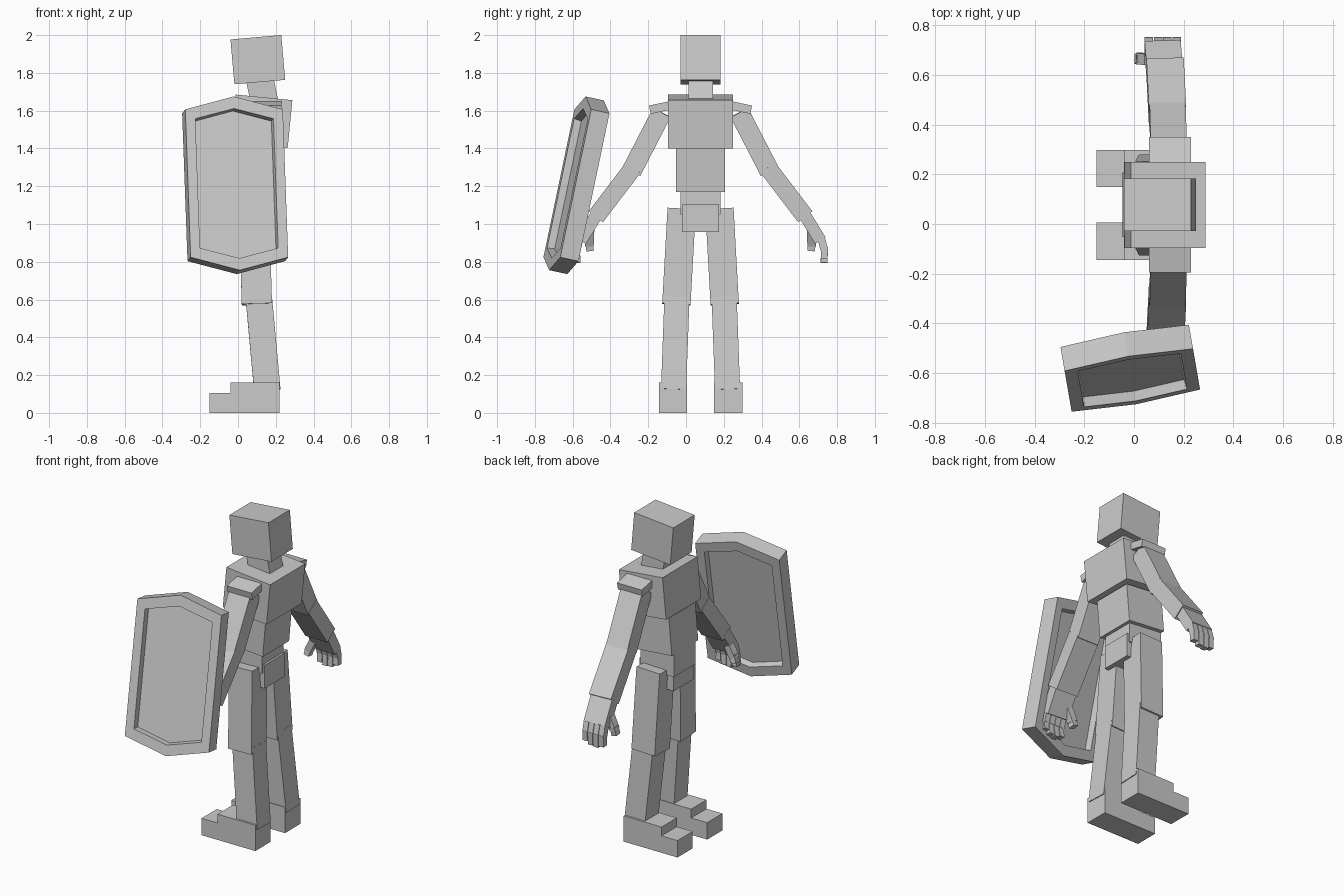
import bpy, bmesh, math
from mathutils import Vector, Matrix

if "Cube" in bpy.data.objects:
    bpy.data.objects.remove(bpy.data.objects["Cube"])

MID = 0.077  # y of the body's symmetry plane

grey = bpy.data.materials.new("plain_grey")
grey.diffuse_color = (0.6, 0.6, 0.6, 1)
grey.use_nodes = True
grey.node_tree.nodes["Principled BSDF"].inputs["Base Color"].default_value = grey.diffuse_color


def finish(name, bm):
    bmesh.ops.recalc_face_normals(bm, faces=bm.faces)
    me = bpy.data.meshes.new(name)
    bm.to_mesh(me)
    bm.free()
    me.materials.append(grey)
    ob = bpy.data.objects.new(name, me)
    bpy.context.collection.objects.link(ob)
    return ob


def box(name, loc, size, tilt=0.0):
    """Box turned about the y axis."""
    bm = bmesh.new()
    bmesh.ops.create_cube(bm, size=1)
    bm.transform(Matrix.Translation(loc) @ Matrix.Rotation(math.radians(tilt), 4, 'Y')
                 @ Matrix.Diagonal((*size, 1)))
    return finish(name, bm)


def limb(name, side, top, bottom, wx, wy):
    """Square bar between two points given as (x, distance from MID, z)."""
    a, b = (Vector((p[0], MID + side * p[1], p[2])) for p in (top, bottom))
    z = (a - b).normalized()
    y = z.cross(Vector((1, 0, 0))).normalized()
    x = y.cross(z)
    rot = Matrix((x, y, z)).transposed().to_4x4()
    bm = bmesh.new()
    bmesh.ops.create_cube(bm, size=1)
    bm.transform(Matrix.Translation((a + b) / 2) @ rot
                 @ Matrix.Diagonal((wx, wy, (a - b).length, 1)))
    return finish(name, bm)


# Head and trunk
box("head", (0.105, MID, 1.87), (0.27, 0.21, 0.238), -5)
box("neck", (0.127, MID, 1.71), (0.145, 0.13, 0.13), -12)
box("chest", (0.125, MID, 1.543), (0.302, 0.345, 0.256), 5.6)
box("abdomen", (0.09, MID, 1.295), (0.255, 0.26, 0.23), 5)
box("waist", (0.07, MID, 1.13), (0.23, 0.21, 0.16))
box("pelvis", (0.08, MID, 1.03), (0.235, 0.195, 0.145))

for side, tag in ((-1, "right"), (1, "left")):
    # Leg and stepped foot
    limb(tag + "_thigh", side, (0.085, 0.1, 1.08), (0.1, 0.128, 0.575), 0.16, 0.15)
    limb(tag + "_shin", side, (0.11, 0.125, 0.61), (0.155, 0.143, 0.12), 0.14, 0.133)
    box(tag + "_heel", (0.09, MID + side * 0.146, 0.08), (0.26, 0.15, 0.16))
    box(tag + "_toe", (-0.095, MID + side * 0.146, 0.0525), (0.11, 0.15, 0.105))

    # Shoulder cap and arm
    limb(tag + "_shoulder_cap", side, (0.145, 0.16, 1.628), (0.145, 0.268, 1.605), 0.17, 0.045)
    limb(tag + "_upper_arm", side, (0.14, 0.205, 1.59), (0.135, 0.365, 1.28), 0.145, 0.105)
    limb(tag + "_forearm", side, (0.135, 0.355, 1.3), (0.125, 0.553, 1.04), 0.15, 0.095)

    # Hand with curled fingers and thumb
    limb(tag + "_palm", side, (0.122, 0.55, 1.05), (0.115, 0.633, 0.915), 0.145, 0.065)
    for i in range(4):
        x = 0.06 + i * 0.037
        drop = (0.0, -0.012, -0.008, 0.01)[i]
        limb(f"{tag}_finger_{i + 1}_base", side, (x, 0.637, 0.93), (x, 0.655, 0.865), 0.034, 0.04)
        limb(f"{tag}_finger_{i + 1}_tip", side, (x, 0.657, 0.875), (x, 0.654, 0.805 + drop), 0.033, 0.036)
    limb(tag + "_thumb_base", side, (0.06, 0.585, 0.96), (0.025, 0.588, 0.89), 0.04, 0.045)
    limb(tag + "_thumb_tip", side, (0.028, 0.592, 0.91), (0.018, 0.585, 0.86), 0.034, 0.04)

# Shield: six-sided rim with a panel sunk on both faces
place = (Matrix.Translation((-0.015, -0.58, 1.205)) @ Matrix.Rotation(math.radians(9.8), 4, 'Z')
         @ Matrix.Rotation(math.radians(-12), 4, 'X'))


def hexagon(w, side_h, apex_h, y):
    pts = [(0, apex_h), (w, side_h), (w, -side_h), (0, -apex_h), (-w, -side_h), (-w, side_h)]
    return [Vector((u, y, v)) for u, v in pts]


bm = bmesh.new()
rings = [[bm.verts.new(p) for p in hexagon(*r)] for r in (
    (0.205, 0.345, 0.4, -0.01), (0.21, 0.35, 0.405, -0.05), (0.262, 0.4, 0.47, -0.05),
    (0.262, 0.4, 0.47, 0.05), (0.21, 0.35, 0.405, 0.05), (0.205, 0.345, 0.4, 0.01))]
for r0, r1 in zip(rings, rings[1:]):
    for i in range(6):
        j = (i + 1) % 6
        bm.faces.new((r0[i], r0[j], r1[j], r1[i]))
bm.faces.new(rings[0])
bm.faces.new(rings[-1])
bm.transform(place)
finish("shield", bm)
